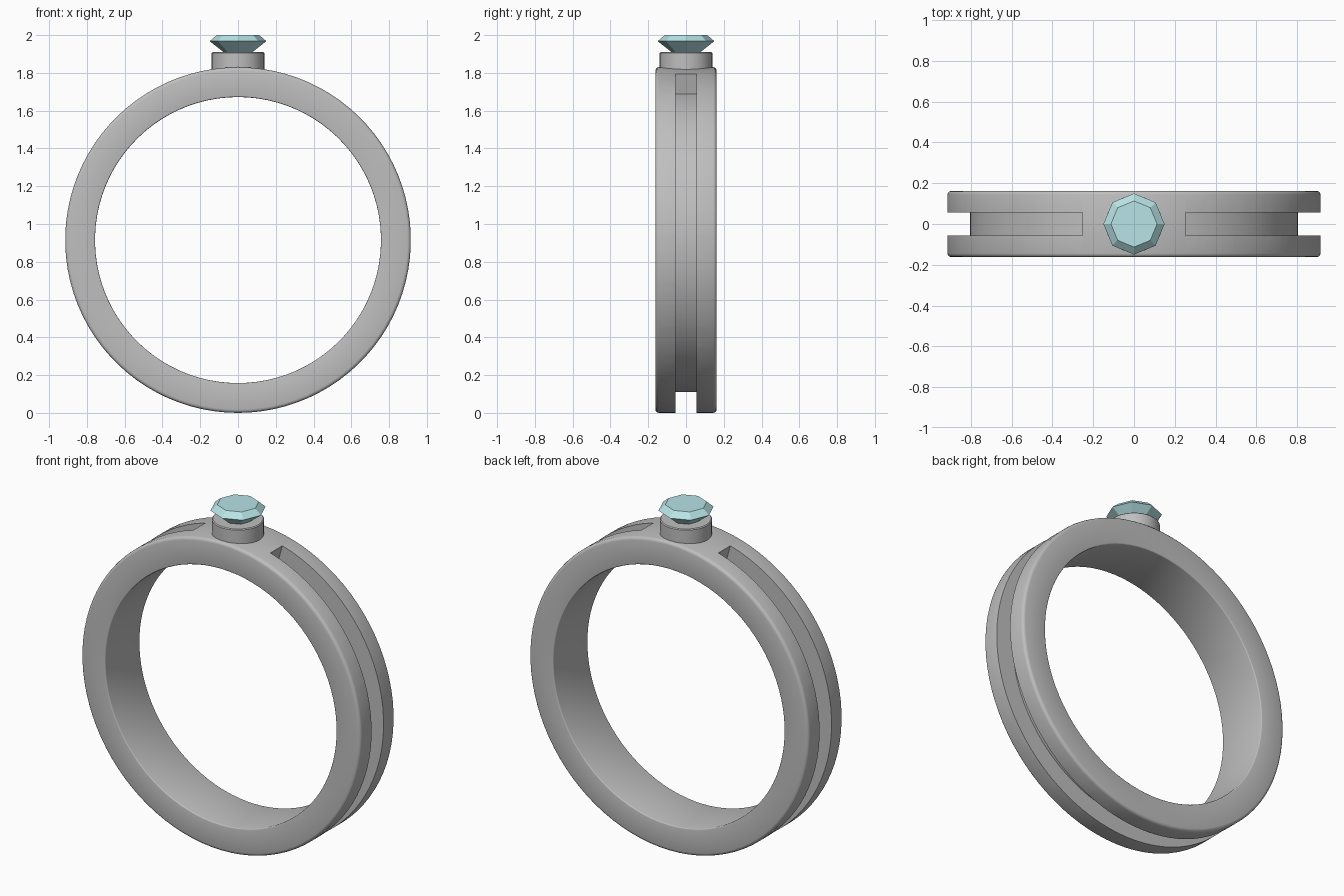
import bpy, bmesh, math

if "Cube" in bpy.data.objects:
    bpy.data.objects.remove(bpy.data.objects["Cube"], do_unlink=True)

CENTRE = 0.915
OUTER, INNER, FLOOR = 0.915, 0.757, 0.805
HALF_WIDTH, HALF_GROOVE = 0.162, 0.056


def material(name, colour):
    mat = bpy.data.materials.new(name)
    mat.use_nodes = True
    mat.diffuse_color = (*colour, 1)
    mat.node_tree.nodes["Principled BSDF"].inputs["Base Color"].default_value = (*colour, 1)
    return mat


def sweep(name, profile, axis, steps, start=0.0, end=math.tau, mat=None):
    """Turn a closed (radius, offset) profile round the y or z axis."""
    bm = bmesh.new()
    closed = abs(end - start - math.tau) < 1e-6
    rings = []
    for i in range(steps if closed else steps + 1):
        a = start + (end - start) * i / steps
        s, c = math.sin(a), math.cos(a)
        rings.append([bm.verts.new((r * s, h, CENTRE + r * c) if axis == "Y"
                                   else (r * s, r * c, h)) for r, h in profile])
    n = len(profile)
    for i in range(steps):
        a, b = rings[i], rings[(i + 1) % len(rings)]
        for j in range(n):
            k = (j + 1) % n
            bm.faces.new((a[j], a[k], b[k], b[j]))
    if not closed:
        bm.faces.new(rings[0])
        bm.faces.new(rings[-1])
    bmesh.ops.remove_doubles(bm, verts=bm.verts, dist=1e-5)
    bmesh.ops.recalc_face_normals(bm, faces=bm.faces)
    mesh = bpy.data.meshes.new(name)
    bm.to_mesh(mesh)
    bm.free()
    obj = bpy.data.objects.new(name, mesh)
    bpy.context.collection.objects.link(obj)
    if mat:
        mesh.materials.append(mat)
    return obj


def select(obj):
    bpy.ops.object.select_all(action="DESELECT")
    obj.select_set(True)
    bpy.context.view_layer.objects.active = obj


def smooth(obj, degrees=35):
    select(obj)
    bpy.ops.object.shade_smooth_by_angle(angle=math.radians(degrees))


def rounded_section(r0, r1, half, bevel_in, bevel_out, cuts=3):
    """Rectangle with rounded corners, as (radius, offset) points."""
    points = []
    corners = [(r1, 1, 1, bevel_out), (r0, -1, 1, bevel_in),
               (r0, -1, -1, bevel_in), (r1, 1, -1, bevel_out)]
    for q, (r, sr, sh, b) in enumerate(corners):
        for i in range(cuts + 1):
            a = math.pi / 2 * (q + i / cuts)
            points.append((r - sr * b + b * math.cos(a),
                           sh * (half - b) + b * math.sin(a)))
    return points


metal = material("grey metal", (0.52, 0.52, 0.52))
crystal = material("pale blue crystal", (0.48, 0.77, 0.79))

# Band with a groove that stops short of the setting
band = sweep("band", rounded_section(INNER, OUTER, HALF_WIDTH, 0.006, 0.018), "Y", 90, mat=metal)
stop = math.radians(16)
cutter = sweep("groove_cutter",
               [(FLOOR, -HALF_GROOVE), (1.0, -HALF_GROOVE), (1.0, HALF_GROOVE), (FLOOR, HALF_GROOVE)],
               "Y", 82, stop, math.tau - stop, metal)
cutter.hide_render = True
groove = band.modifiers.new("groove", "BOOLEAN")
groove.operation = "DIFFERENCE"
groove.solver = "EXACT"
groove.object = cutter
select(band)
bpy.ops.object.modifier_apply(modifier=groove.name)
bpy.data.objects.remove(cutter, do_unlink=True)
smooth(band)

# Collar that holds the stone
collar = sweep("collar", [(0, 1.79), (0.14, 1.79), (0.14, 1.905), (0.135, 1.91), (0, 1.91)],
               "Z", 32, mat=metal)
smooth(collar)

# Faceted stone: point, girdle and flat table
sweep("gemstone", [(0, 1.85), (0.15, 1.968), (0.113, 2.0), (0, 2.0)], "Z", 8, mat=crystal)
